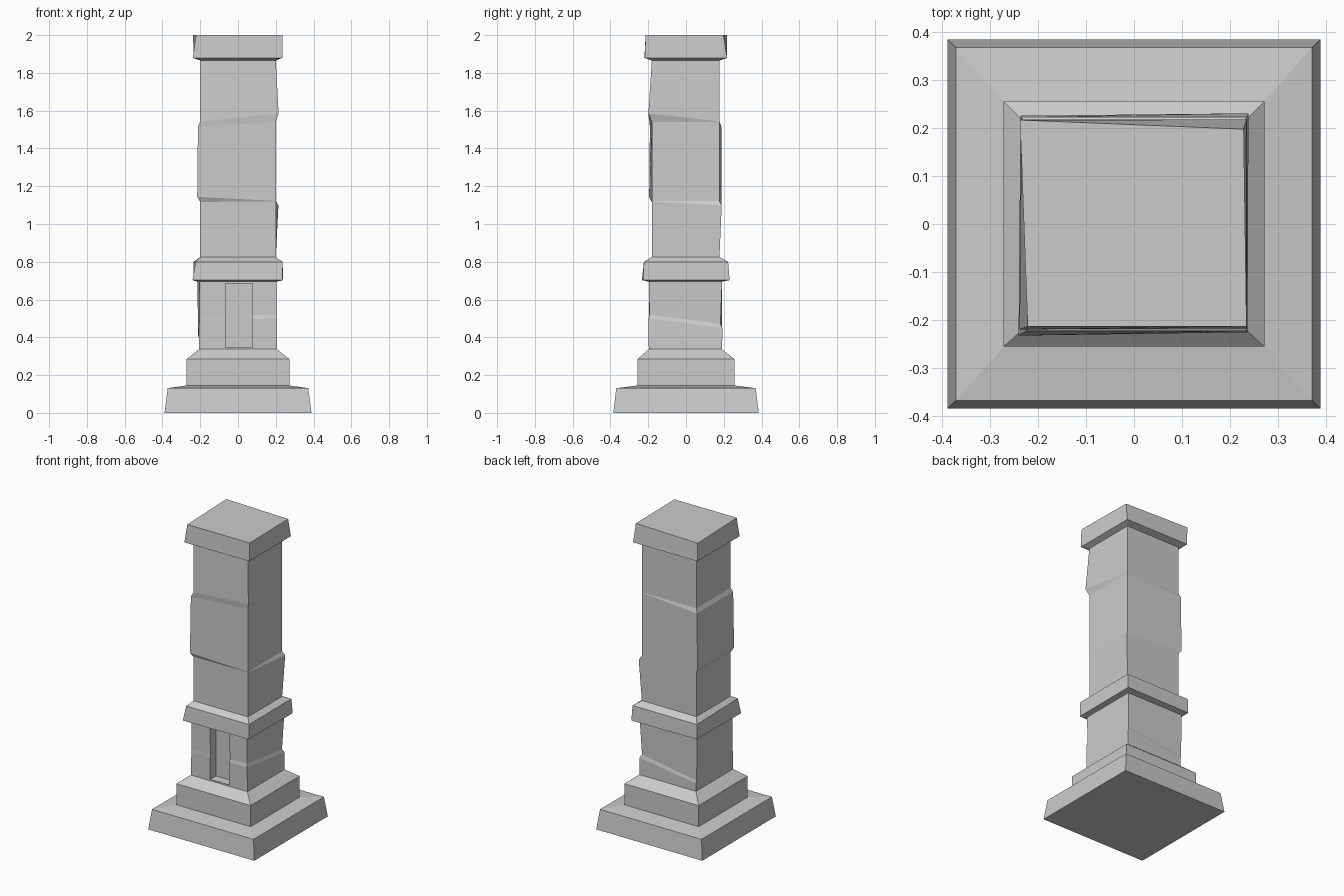
import bpy, bmesh

if "Cube" in bpy.data.objects:
    bpy.data.objects.remove(bpy.data.objects["Cube"])

# Corner order of every ring: front-left, front-right, back-right, back-left
SIGNS = [(-1, -1), (1, -1), (1, 1), (-1, 1)]
FL, FR, BR, BL = range(4)


def ring(z, hx, hy, cy=0.0, **nudges):
    """Rectangular ring; nudges push single corners outwards / in height."""
    pts = []
    for (sx, sy), key in zip(SIGNS, ("fl", "fr", "br", "bl")):
        ox, oy, oz = nudges.get(key, (0, 0, 0))
        pts.append((sx * (hx + ox), cy + sy * (hy + oy), z + oz))
    return pts


def loft(name, rings, bottom=False, top=False):
    bm = bmesh.new()
    loops = [[bm.verts.new(p) for p in r] for r in rings]
    for a, b in zip(loops, loops[1:]):
        for i in range(4):
            j = (i + 1) % 4
            bm.faces.new((a[i], a[j], b[j], b[i]))
    if bottom:
        bm.faces.new(loops[0][::-1])
    if top:
        bm.faces.new(loops[-1])
    mesh = bpy.data.meshes.new(name)
    bm.to_mesh(mesh)
    bm.free()
    obj = bpy.data.objects.new(name, mesh)
    bpy.context.collection.objects.link(obj)
    return obj


# Stepped base: sloped plinth and bevelled footing
foot_low = ring(0.145, 0.272, 0.256)
shaft_foot = ring(0.337, 0.207, 0.194, -0.003)
loft("plinth", [ring(0, 0.389, 0.385), ring(0.131, 0.372, 0.369), foot_low],
     bottom=True)
loft("footing", [foot_low, ring(0.285, 0.272, 0.256), shaft_foot])

# Lower shaft with a slanted crack around it
shaft_head = ring(0.695, 0.205, 0.194, -0.003, bl=(0.01, 0, 0))
lower = loft("lower_shaft", [
    shaft_foot,
    ring(0.46, 0.205, 0.193, -0.003, fr=(0.001, 0.003, 0.04),
         br=(0.002, 0.003, -0.01), bl=(0.0, 0, -0.07), fl=(0.0, 0, 0.03)),
    ring(0.48, 0.203, 0.193, -0.003, fr=(0, -0.003, 0.04),
         br=(-0.008, -0.008, -0.01), bl=(0.008, 0, -0.07), fl=(0, 0, 0.03)),
    shaft_head], bottom=True, top=True)

# Upright slot in the front of the lower shaft
x0, x1, y0, y1, z0, z1 = -0.066, 0.076, -0.3, -0.137, 0.346, 0.686
cutter = loft("slot_cutter", [[(x0, y0, z), (x1, y0, z), (x1, y1, z), (x0, y1, z)]
                              for z in (z0, z1)], bottom=True, top=True)
cutter.hide_render = True
cutter.hide_set(True)
cut = lower.modifiers.new("slot", "BOOLEAN")
cut.operation = "DIFFERENCE"
cut.solver = "EXACT"
cut.object = cutter

# Collar
upper_foot = ring(0.825, 0.2, 0.179, -0.002)
loft("collar", [
    shaft_head,
    ring(0.703, 0.237, 0.226, 0, fl=(0.004, 0.007, 0), br=(0.002, 0.005, 0)),
    ring(0.80, 0.236, 0.223, 0, fl=(-0.012, 0, 0)),
    upper_foot])

# Upper shaft: three cracked blocks, each with its own bulging corners
upper_head = ring(1.865, 0.2, 0.179, -0.002)
loft("upper_shaft", [
    upper_foot,
    ring(1.12, 0.2, 0.179, -0.002, br=(0.014, 0.012, -0.022), fl=(0, 0, -0.003)),
    ring(1.122, 0.2, 0.179, -0.002, fl=(0.016, 0.014, 0.022),
         bl=(0.016, 0.012, 0.022)),
    ring(1.54, 0.2, 0.179, -0.002, fl=(0.012, 0.01, -0.024),
         bl=(0.012, 0.01, -0.024)),
    ring(1.543, 0.2, 0.179, -0.002, fr=(0.015, 0.018, 0.042)),
    upper_head])

# Cap slab with uneven top
loft("cap", [
    upper_head,
    ring(1.88, 0.235, 0.218, 0, fl=(0.004, 0.002, 0)),
    [(-0.222, -0.214, 2), (0.235, -0.214, 2), (0.229, 0.198, 2), (-0.238, 0.217, 2)]],
    top=True)
